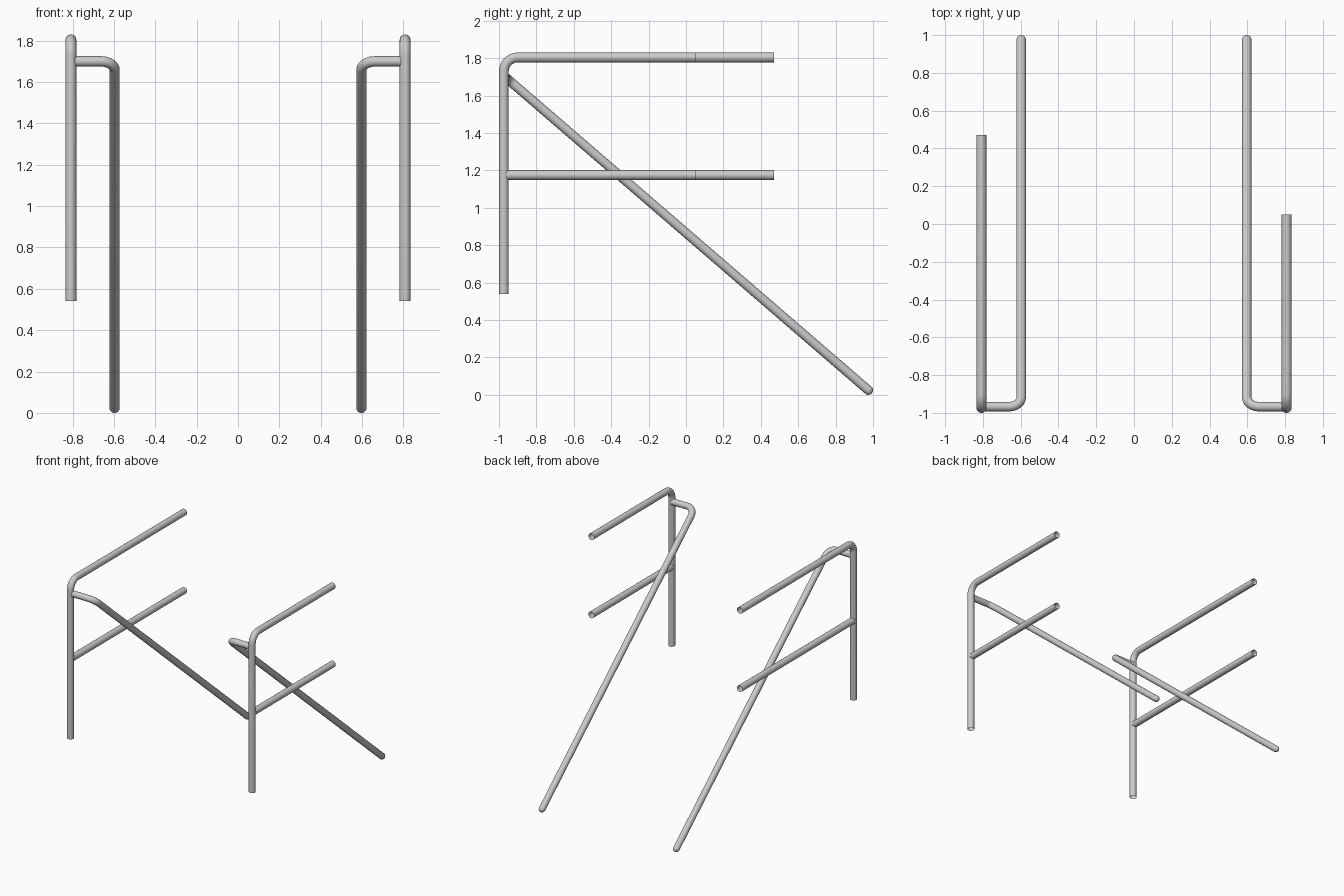
import bpy
from math import sin, cos, pi, tan
from mathutils import Vector

if "Cube" in bpy.data.objects:
    bpy.data.objects.remove(bpy.data.objects["Cube"])


def fillet(a, corner, b, radius, steps=10):
    """Path a -> corner -> b with the corner rounded to the given radius."""
    a, c, b = Vector(a), Vector(corner), Vector(b)
    u, v = (a - c).normalized(), (b - c).normalized()
    half = u.angle(v) / 2
    centre = c + (u + v).normalized() * radius / sin(half)
    p = c + u * radius / tan(half) - centre
    q = c + v * radius / tan(half) - centre
    sweep = p.angle(q)
    arc = []
    for i in range(steps + 1):
        t = i / steps
        arc.append(centre + (p * sin((1 - t) * sweep) + q * sin(t * sweep)) / sin(sweep))
    return [a] + arc + [b]


def tube(name, points, radius, round_end=False):
    """Open pipe along a path, optionally closed by a domed end."""
    pts = [(Vector(p), 1.0) for p in points]
    if round_end:
        end = pts[-1][0]
        d = (end - pts[-2][0]).normalized()
        for i in range(1, 7):
            ang = i / 6 * pi / 2
            pts.append((end + d * radius * sin(ang), max(cos(ang), 0.001)))
    curve = bpy.data.curves.new(name, 'CURVE')
    curve.dimensions = '3D'
    curve.bevel_depth = radius
    curve.bevel_resolution = 10
    spline = curve.splines.new('POLY')
    spline.points.add(len(pts) - 1)
    for sp, (co, r) in zip(spline.points, pts):
        sp.co = (*co, 1)
        sp.radius = r
    obj = bpy.data.objects.new(name, curve)
    bpy.context.collection.objects.link(obj)
    bpy.ops.object.select_all(action='DESELECT')
    obj.select_set(True)
    bpy.context.view_layer.objects.active = obj
    bpy.ops.object.convert(target='MESH')
    bpy.ops.object.shade_smooth_by_angle()


POST_Y, POST_R, BRACE_R = -0.974, 0.026, 0.025

# The left rails run further back than the right ones
for side, s, back in (("left", -1, 0.47), ("right", 1, 0.05)):
    x = s * 0.808
    # Upright post bending into the top handrail
    tube(f"{side}_post_and_handrail",
         fillet((x, POST_Y, 0.54), (x, POST_Y, 1.804), (x, back, 1.804), 0.075), POST_R)
    # Middle rail
    tube(f"{side}_middle_rail", [(x, POST_Y + 0.015, 1.175), (x, back, 1.175)], POST_R)
    # Sloping stair handrail, turned outward to meet the post
    xi = s * 0.597
    tube(f"{side}_sloping_handrail",
         fillet((s * 0.797, -0.967, 1.70), (xi, -0.967, 1.70), (xi, 0.975, 0.025), 0.065),
         BRACE_R, round_end=True)
